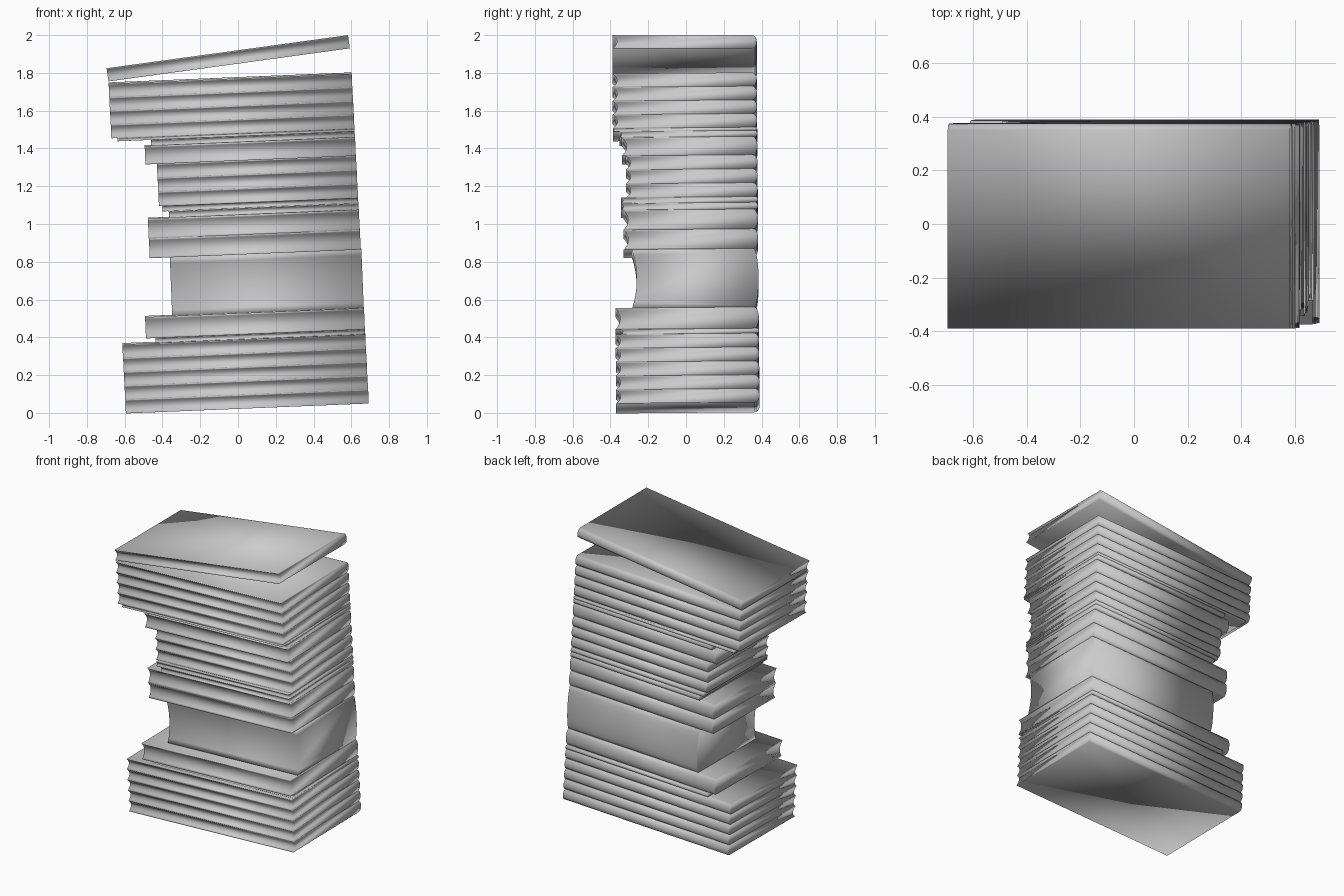
import bpy, bmesh, math
from mathutils import Matrix

cube = bpy.data.objects.get("Cube")
if cube:
    bpy.data.objects.remove(cube, do_unlink=True)

GREY = (0.6, 0.6, 0.6, 1)
grey = bpy.data.materials.new("plain_grey")
grey.use_nodes = True
grey.diffuse_color = GREY
grey.node_tree.nodes["Principled BSDF"].inputs["Base Color"].default_value = GREY

SPINE = 0.39    # back of the rounded spines
STEPS = 10      # segments per curved edge


def book(name, length, thick, front, matrix):
    """Closed book: hollow fore edge at -y, rounded spine at +y, ends at x."""
    bulge = min(0.025, thick * 0.35)
    profile = []
    for i in range(STEPS + 1):                      # spine, bottom to top
        a = math.pi * i / STEPS
        profile.append((SPINE - bulge + bulge * math.sin(a),
                        thick * (1 - math.cos(a)) / 2))
    for i in range(STEPS + 1):                      # fore edge, top to bottom
        t = 1 - i / STEPS
        profile.append((front + bulge * 4 * t * (1 - t), thick * t))
    bm = bmesh.new()
    ends = [[bm.verts.new((x, y, z)) for y, z in profile] for x in (-length, 0)]
    n = len(profile)
    for i in range(n):
        j = (i + 1) % n
        bm.faces.new((ends[0][i], ends[0][j], ends[1][j], ends[1][i]))
    for end in ends:
        bm.faces.new(end)
    bmesh.ops.recalc_face_normals(bm, faces=bm.faces)
    for face in bm.faces:                           # soft shading all over
        face.smooth = True
    mesh = bpy.data.meshes.new(name)
    bm.to_mesh(mesh)
    bm.free()
    mesh.materials.append(grey)
    obj = bpy.data.objects.new(name, mesh)
    bpy.context.collection.objects.link(obj)
    obj.matrix_world = matrix


# Leaning stack, bottom to top: name, count, thickness, length, fore edge y
STACK = [
    ("base_book", 5, 0.0733, 1.287, -0.37),
    ("lower_booklet", 1, 0.026, 1.11, -0.34),
    ("lower_book", 1, 0.113, 1.16, -0.37),
    ("thick_book", 1, 0.31, 1.015, -0.28),
    ("middle_book", 2, 0.1045, 1.118, -0.323),
    ("narrow_booklet", 1, 0.036, 1.005, -0.335),
    ("wide_booklet", 1, 0.03, 1.037, -0.335),
    ("small_book", 3, 0.074, 1.055, -0.308),
    ("upper_book", 1, 0.097, 1.115, -0.328),
    ("upper_booklet", 1, 0.032, 1.08, -0.34),
    ("long_booklet", 1, 0.017, 1.255, -0.375),
    ("large_book", 4, 0.0725, 1.288, -0.375),
]
lean = (Matrix.Translation((0.692, 0, 0.053))
        @ Matrix.Rotation(math.radians(-2.35), 4, 'Y')
        @ Matrix.Rotation(math.radians(0.5), 4, 'X'))
height = 0
for name, count, thick, length, front in STACK:
    for k in range(count):
        label = f"{name}_{k + 1}" if count > 1 else name
        place = Matrix.Translation((-0.011 * height, 0, height))
        book(label, length, thick, front, lean @ place)
        height += thick

# Loose book tipped up on top of the stack
tip = (Matrix.Translation((0.592, -0.015, 1.93))
       @ Matrix.Rotation(math.radians(-7.8), 4, 'Y'))
book("tipped_top_book", 1.29, 0.0705, -0.375, tip)
